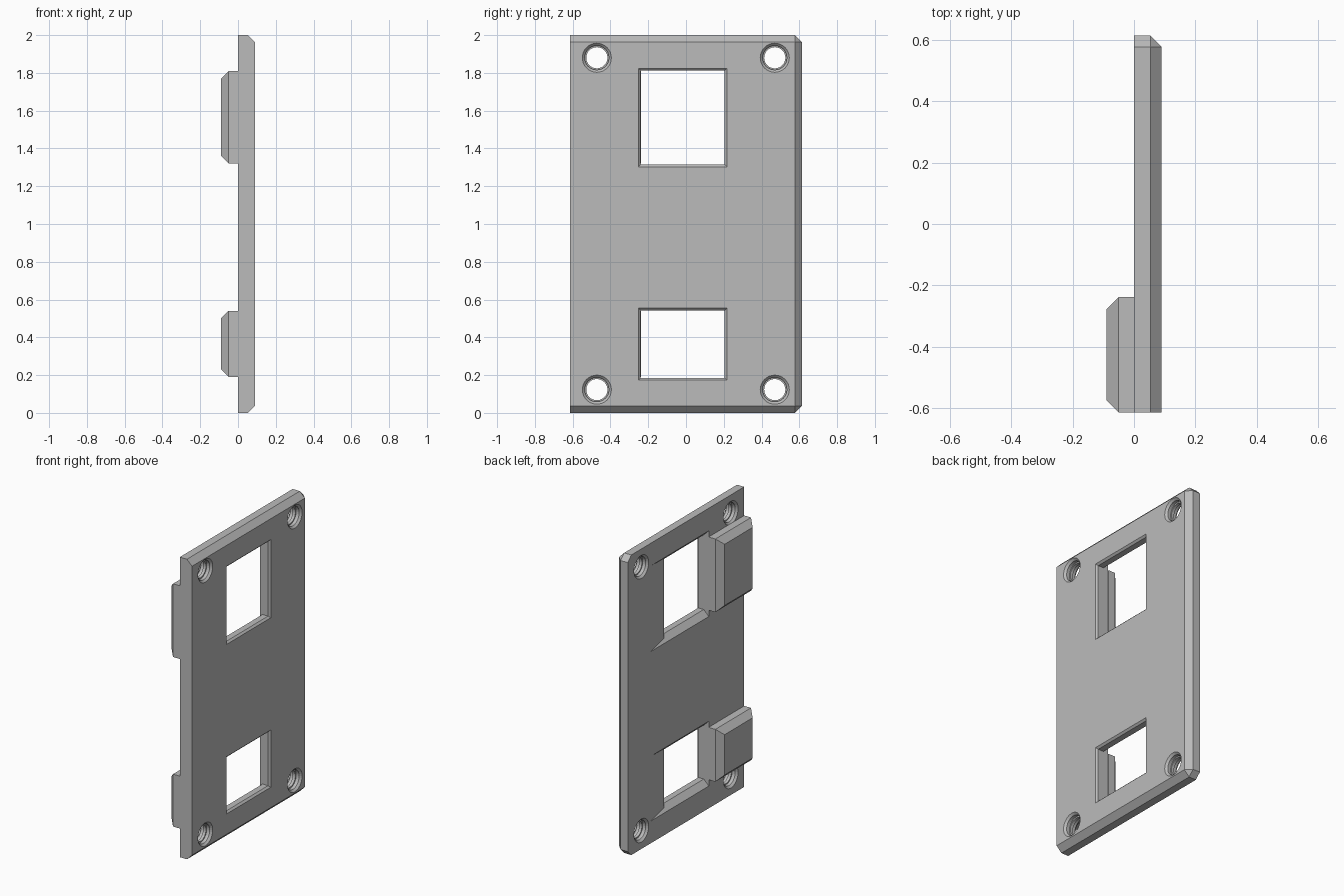
import bpy, bmesh
from math import cos, sin, tau

if "Cube" in bpy.data.objects:
    bpy.data.objects.remove(bpy.data.objects["Cube"], do_unlink=True)

grey = bpy.data.materials.new("plain grey")
grey.use_nodes = True
COLOUR = (0.5, 0.5, 0.5, 1)
grey.diffuse_color = COLOUR
grey.node_tree.nodes["Principled BSDF"].inputs["Base Color"].default_value = COLOUR

THICK, HALF, HEIGHT, CHAMFER = 0.09, 0.613, 2.0, 0.037


def finish(name, bm):
    bmesh.ops.recalc_face_normals(bm, faces=bm.faces)
    mesh = bpy.data.meshes.new(name)
    bm.to_mesh(mesh)
    bm.free()
    obj = bpy.data.objects.new(name, mesh)
    bpy.context.collection.objects.link(obj)
    mesh.materials.append(grey)
    return obj


def block(name, low, high, size, rule):
    """Box whose edges that satisfy the rule (by edge midpoint) are chamfered."""
    bm = bmesh.new()
    bmesh.ops.create_cube(bm, size=1)
    for v in bm.verts:
        v.co = [l + (c + 0.5) * (h - l) for c, l, h in zip(v.co, low, high)]
    edges = [e for e in bm.edges if rule((e.verts[0].co + e.verts[1].co) / 2)]
    bmesh.ops.bevel(bm, geom=edges, offset=size, segments=1, affect='EDGES')
    return finish(name, bm)


def loft(name, rings):
    """Closed solid skinned through equal-length rings of points."""
    bm = bmesh.new()
    loops = [[bm.verts.new(p) for p in ring] for ring in rings]
    for a, b in zip(loops, loops[1:]):
        for i in range(len(a)):
            j = (i + 1) % len(a)
            bm.faces.new((a[i], a[j], b[j], b[i]))
    bm.faces.new(loops[0])
    bm.faces.new(loops[-1])
    return finish(name, bm)


def cut(target, cutter):
    mod = target.modifiers.new("cut " + cutter.name, 'BOOLEAN')
    mod.object = cutter
    mod.solver = 'EXACT'
    cutter.hide_render = True
    cutter.hide_viewport = True
    cutter.display_type = 'WIRE'


# Main plate: outer face chamfered on three sides, plus two rear corners
plate = block("plate", (0, -HALF, 0), (THICK, HALF, HEIGHT), CHAMFER,
              lambda m: (m.x > 0.08 and m.y > -0.5)
              or (m.y > 0.6 and abs(m.z - 1) > 0.9))

# Each window: shallow ramp and flared sills inside, small lip outside
# Profile columns: x, left y, right y, vertical growth
WINDOW = [(-0.02, -0.24, 0.37, 0.037), (0, -0.24, 0.37, 0.037),
          (0.02, -0.24, 0.205, 0.017), (0.037, -0.24, 0.205, 0),
          (0.078, -0.24, 0.205, 0), (THICK, -0.252, 0.217, 0.012),
          (0.11, -0.252, 0.217, 0.012)]
for label, low, high in (("lower", 0.185, 0.543), ("upper", 1.315, 1.812)):
    cut(plate, loft(label + "_window_cutter",
                    [[(x, a, low - g), (x, b, low - g), (x, b, high + g), (x, a, high + g)]
                     for x, a, b, g in WINDOW]))
    # Raised tab on the inner face beside the window
    block(label + "_tab", (-0.09, -HALF, low + 0.006), (0, -0.238, high - 0.003), 0.04,
          lambda m: m.x < -0.08)

# Screw holes: chamfered mouths and a narrower neck (x, radius)
HOLE = [(-0.02, 0.077), (0, 0.077), (0.013, 0.064), (0.035, 0.064), (0.035, 0.056),
        (0.055, 0.056), (0.055, 0.064), (0.077, 0.064), (THICK, 0.077), (0.11, 0.077)]
SIDES = 32
for y in (-0.472, 0.47):
    for z in (0.123, 1.88):
        cut(plate, loft("screw_hole_cutter",
                        [[(x, y + r * cos(tau * i / SIDES), z + r * sin(tau * i / SIDES))
                          for i in range(SIDES)] for x, r in HOLE]))
